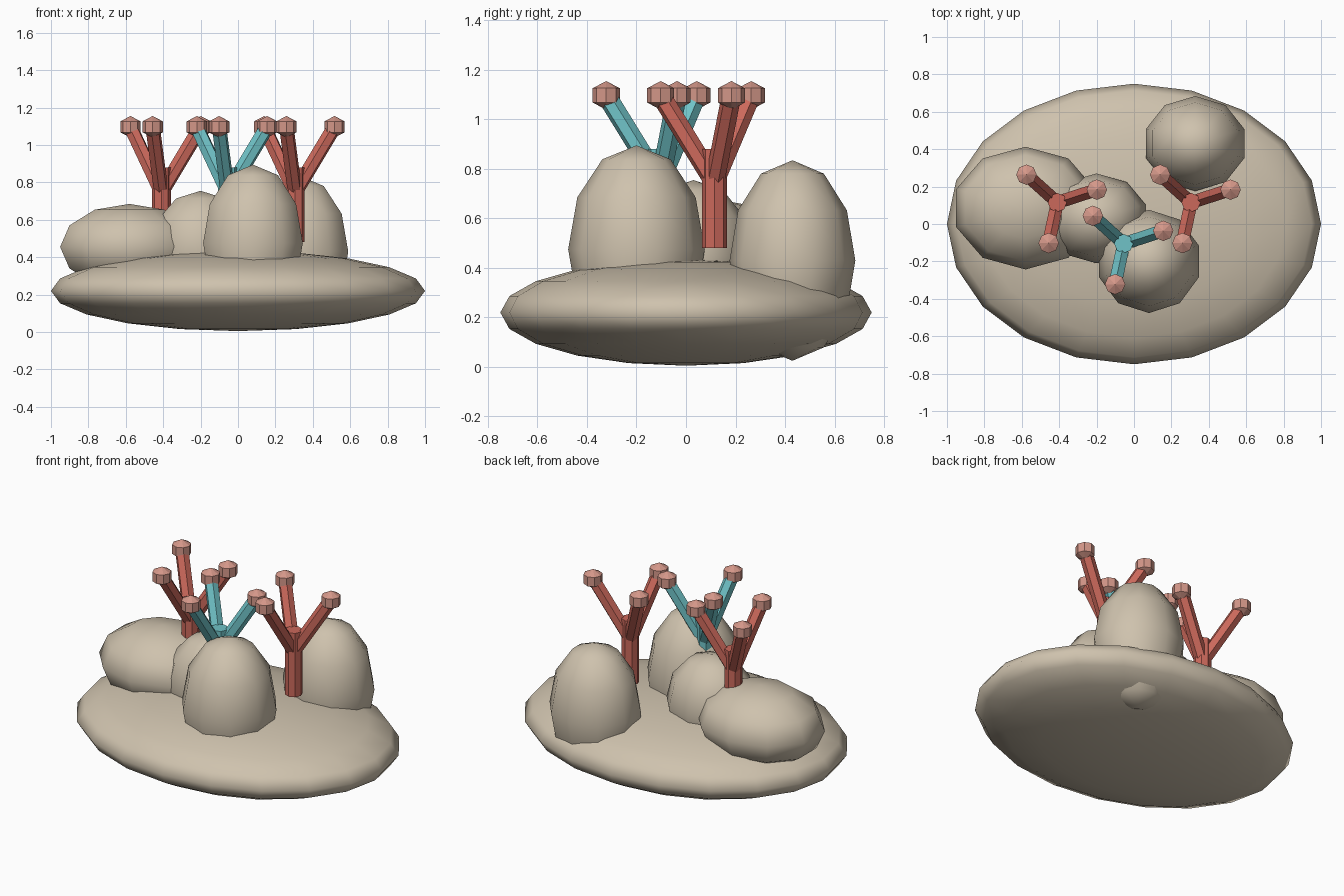
import bpy, bmesh, math
from mathutils import Vector, Matrix

if "Cube" in bpy.data.objects:
    bpy.data.objects.remove(bpy.data.objects["Cube"])


def material(name, rgb):
    m = bpy.data.materials.new(name)
    m.diffuse_color = (*rgb, 1)
    m.use_nodes = True
    m.node_tree.nodes["Principled BSDF"].inputs["Base Color"].default_value = m.diffuse_color
    return m


SAND = material("sand", (0.62, 0.54, 0.42))
RED = material("coral_red", (0.60, 0.14, 0.105))
TEAL = material("teal", (0.16, 0.54, 0.57))
PINK = material("pink_tip", (0.66, 0.31, 0.25))


def finish(bm, name, mat, smooth):
    me = bpy.data.meshes.new(name)
    for f in bm.faces:
        f.smooth = smooth
    bm.to_mesh(me)
    bm.free()
    me.materials.append(mat)
    ob = bpy.data.objects.new(name, me)
    bpy.context.collection.objects.link(ob)
    return ob


def ellipsoid(name, centre, radii, segs, rings, mat, smooth=True):
    bm = bmesh.new()
    bmesh.ops.create_uvsphere(
        bm, u_segments=segs, v_segments=rings, radius=1,
        matrix=Matrix.Translation(centre) @ Matrix.Diagonal((*radii, 1)))
    return finish(bm, name, mat, smooth)


def rod(name, a, b, radius, sides, mat):
    a, b = Vector(a), Vector(b)
    d = b - a
    bm = bmesh.new()
    bmesh.ops.create_cone(
        bm, cap_ends=True, segments=sides, radius1=radius, radius2=radius,
        depth=d.length,
        matrix=Matrix.Translation((a + b) / 2) @ d.to_track_quat('Z', 'Y').to_matrix().to_4x4())
    return finish(bm, name, mat, False)


# Sea-bed slab
ellipsoid("base", (0, 0, 0.22), (1, 0.75, 0.215), 20, 10, SAND)

# Boulders
ellipsoid("boulder_left", (-0.58, 0.085, 0.455), (0.39, 0.328, 0.23), 10, 6, SAND)
ellipsoid("boulder_middle", (-0.20, 0.03, 0.45), (0.275, 0.24, 0.305), 10, 6, SAND)
ellipsoid("boulder_front", (0.08, -0.20, 0.475), (0.28, 0.276, 0.42), 10, 6, SAND)
ellipsoid("boulder_back", (0.327, 0.43, 0.43), (0.276, 0.254, 0.405), 10, 6, SAND)


# Branching corals: stem, three arms, round tips
def coral(name, x, y, mat):
    rod(name + "_stem", (x, y, 0.48), (x, y, 0.88), 0.051, 8, mat)
    for i in range(3):
        a = math.radians(18 + 120 * i)
        tip = (x + 0.222 * math.cos(a), y + 0.222 * math.sin(a), 1.097)
        rod(f"{name}_arm_{i}", (x, y, 0.745), tip, 0.04, 6, mat)
        ellipsoid(f"{name}_tip_{i}", tip, (0.063, 0.063, 0.058), 8, 3, PINK, False)


coral("left_coral", -0.41, 0.115, RED)
coral("right_coral", 0.305, 0.115, RED)
coral("front_coral", -0.055, -0.105, TEAL)
